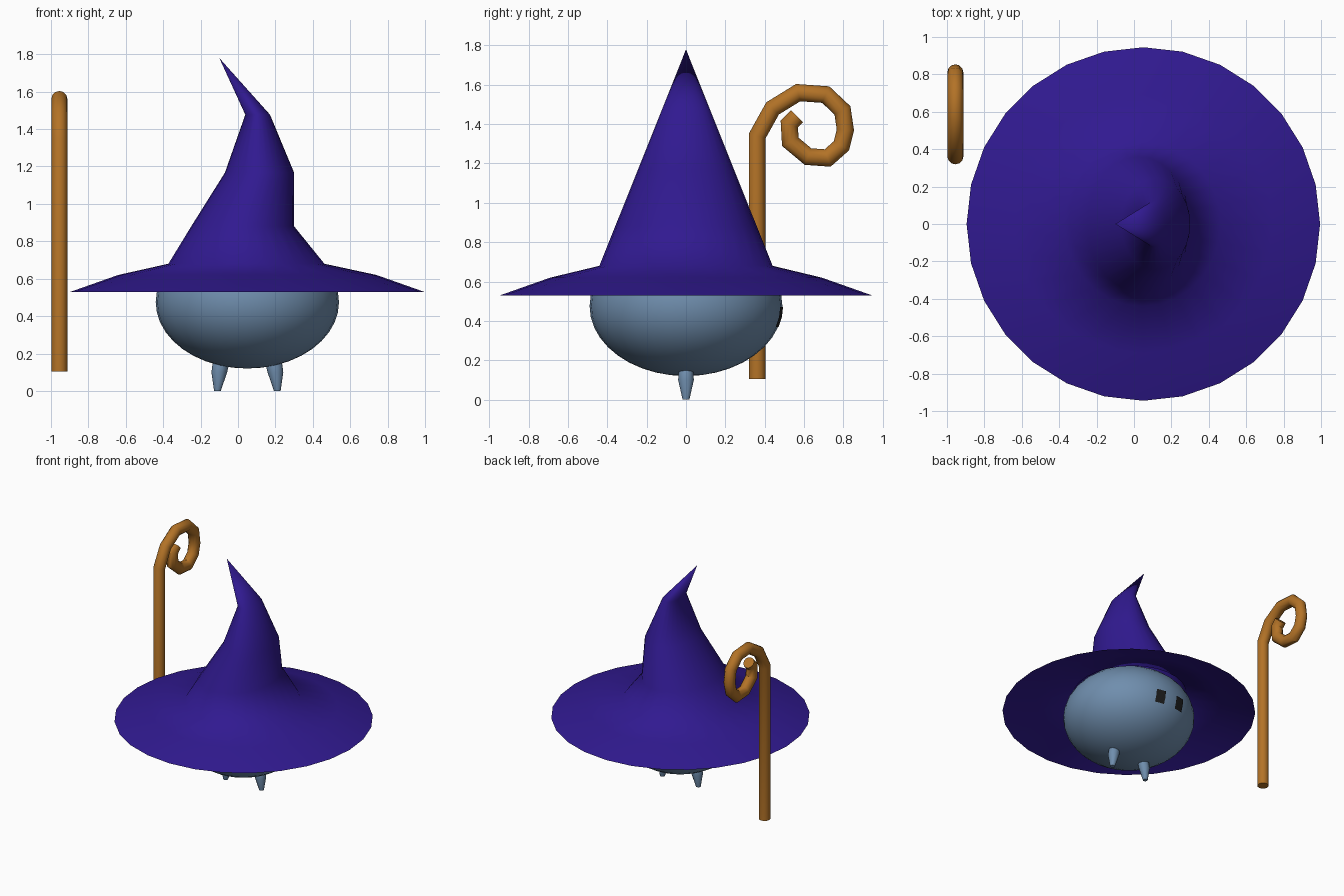
import bpy, bmesh, math
from mathutils import Vector

if "Cube" in bpy.data.objects:
    bpy.data.objects.remove(bpy.data.objects["Cube"])


def material(name, color):
    m = bpy.data.materials.new(name)
    m.diffuse_color = (*color, 1)
    m.use_nodes = True
    m.node_tree.nodes["Principled BSDF"].inputs["Base Color"].default_value = m.diffuse_color
    return m


PURPLE = material("purple cloth", (0.03, 0.01, 0.28))
BLUE = material("blue grey skin", (0.16, 0.27, 0.42))
WOOD = material("wood", (0.45, 0.17, 0.02))
DARK = material("dark eyes", (0.012, 0.012, 0.012))


def finish(name, bm, mat, angle=60):
    bmesh.ops.recalc_face_normals(bm, faces=bm.faces)
    me = bpy.data.meshes.new(name)
    bm.to_mesh(me)
    bm.free()
    ob = bpy.data.objects.new(name, me)
    bpy.context.collection.objects.link(ob)
    me.materials.append(mat)
    bpy.ops.object.select_all(action='DESELECT')
    ob.select_set(True)
    bpy.context.view_layer.objects.active = ob
    bpy.ops.object.shade_smooth_by_angle(angle=math.radians(angle))
    return ob


def skin(bm, rings, cap_start=True, cap_end=True):
    """Join a list of equal point rings with quads."""
    vs = [[bm.verts.new(p) for p in r] for r in rings]
    for a, b in zip(vs, vs[1:]):
        for i in range(len(a)):
            j = (i + 1) % len(a)
            bm.faces.new((a[i], a[j], b[j], b[i]))
    if cap_start:
        bm.faces.new(vs[0])
    if cap_end:
        bm.faces.new(vs[-1])
    return vs


def ellipse(cx, z, rx, ry, n):
    return [(cx + rx * math.cos(2 * math.pi * i / n), ry * math.sin(2 * math.pi * i / n), z)
            for i in range(n)]


# Hat: brim and crooked cone from elliptical sections, open below
bm = bmesh.new()
sections = [(0.05, 0.53, 0.945, 0.945), (0.05, 0.62, 0.69, 0.69), (0.045, 0.68, 0.417, 0.44),
            (0.025, 0.88, 0.275, 0.36), (0.115, 1.167, 0.185, 0.245), (0.105, 1.477, 0.066, 0.121)]
top = skin(bm, [ellipse(*s, 32 - 4) for s in sections], False, False)[-1]
tip = bm.verts.new((-0.10, 0, 1.78))
for i in range(len(top)):
    bm.faces.new((top[i], top[(i + 1) % len(top)], tip))
finish("hat", bm, PURPLE)

# Body: squashed sphere
BODY_C, BODY_R = Vector((0.05, 0, 0.475)), Vector((0.49, 0.49, 0.355))
bm = bmesh.new()
bmesh.ops.create_uvsphere(bm, u_segments=32, v_segments=20, radius=1)
for v in bm.verts:
    v.co = BODY_C + v.co * BODY_R
finish("body", bm, BLUE)

# Eyes: small dark patches lying on the back of the body
for side, name in ((-1, "left_eye"), (1, "right_eye")):
    bm = bmesh.new()
    grid = []
    for z in (0.37, 0.42, 0.47):
        row = []
        for dx in (-0.038, 0, 0.038):
            x = side * 0.09 + dx
            k = 1 - (x / BODY_R.x) ** 2 - ((z - BODY_C.z) / BODY_R.z) ** 2
            row.append(bm.verts.new((BODY_C.x + x, BODY_R.y * math.sqrt(k) + 0.006, z)))
        grid.append(row)
    for a, b in zip(grid, grid[1:]):
        for i in range(2):
            bm.faces.new((a[i], b[i], b[i + 1], a[i + 1]))
    finish(name, bm, DARK)

# Feet: tapered pegs leaning towards each other at the top
for side, name in ((-1, "left_foot"), (1, "right_foot")):
    bm = bmesh.new()
    legs = [(0.16, 0.005, 0.015, 0.015), (0.15, 0.10, 0.042, 0.042),
            (0.14, 0.155, 0.045, 0.038), (0.12, 0.20, 0.03, 0.03)]
    legs[0] = (0.16, 0.0, 0.018, 0.018)
    skin(bm, [ellipse(0.05 + side * x, z, a, b, 10) for x, z, a, b in legs])
    finish(name, bm, BLUE)

# Staff: round tube along a shaft that ends in a spiral crook
path = [(0.362, 0.105), (0.362, 1.34), (0.44, 1.48), (0.57, 1.56), (0.71, 1.55),
        (0.795, 1.47), (0.81, 1.37), (0.79, 1.29), (0.72, 1.228), (0.62, 1.235),
        (0.53, 1.31), (0.525, 1.40), (0.565, 1.44)]
pts = [Vector((-0.955, y, z)) for y, z in path]
R, X = 0.043, Vector((1, 0, 0))
rings = []
for i, p in enumerate(pts):
    before = (p - pts[i - 1]).normalized() if i else None
    after = (pts[i + 1] - p).normalized() if i + 1 < len(pts) else None
    t = ((before or after) + (after or before)).normalized()
    miter = 1 / t.dot(before or after)
    side = t.cross(X) * miter
    rings.append([p + R * (math.cos(a) * X + math.sin(a) * side)
                  for a in (2 * math.pi * k / 12 for k in range(12))])
bm = bmesh.new()
skin(bm, rings)
finish("staff", bm, WOOD, 40)
